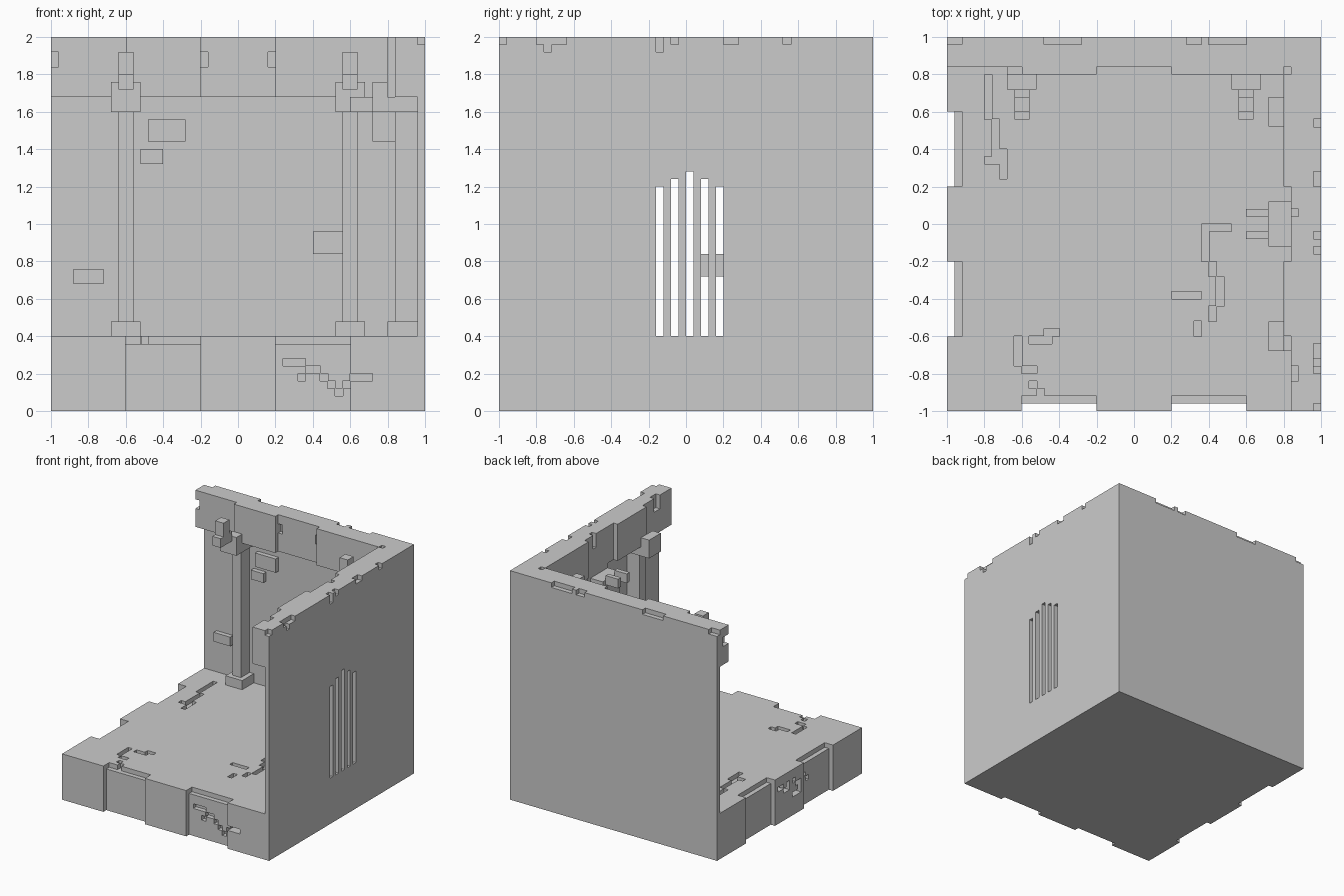
import bpy, bmesh
from mathutils import Vector

UNIT = 0.04            # every part sits on a grid of small cubes
HALF, FLOOR_TOP, BEAM_LOW, TOP = 25, 10, 42, 50

if "Cube" in bpy.data.objects:
    bpy.data.objects.remove(bpy.data.objects["Cube"], do_unlink=True)

stone = bpy.data.materials.new("grey stone")
stone.diffuse_color = (0.6, 0.6, 0.6, 1)
stone.use_nodes = True
stone.node_tree.nodes["Principled BSDF"].inputs["Base Color"].default_value = stone.diffuse_color


def swap_xy(box):
    """Turn a back-wall box into the matching side-wall box."""
    a, b, c, d, low, high = box
    return (c, d, a, b, low, high)


def blocks(name, boxes, grow=0.0):
    """One object made of boxes given as x, x, y, y, z, z in grid units."""
    bm = bmesh.new()
    for box in boxes:
        low = Vector(box[0::2]) - Vector((grow,) * 3)
        high = Vector(box[1::2]) + Vector((grow,) * 3)
        cube = bmesh.ops.create_cube(bm, size=1)
        for v in cube["verts"]:
            v.co = [UNIT * (m + (n - m) * (c + 0.5)) for m, n, c in zip(low, high, v.co)]
    mesh = bpy.data.meshes.new(name)
    bm.to_mesh(mesh)
    bm.free()
    mesh.materials.append(stone)
    obj = bpy.data.objects.new(name, mesh)
    bpy.context.collection.objects.link(obj)
    return obj


def cut(obj, boxes):
    """Carve boxes out of an object and bake the result."""
    cutter = blocks("cutter", boxes, grow=0.01)
    cutter.hide_render = True
    mod = obj.modifiers.new("carve", "BOOLEAN")
    mod.operation, mod.solver, mod.object = "DIFFERENCE", "EXACT", cutter
    mod.use_self = True
    graph = bpy.context.evaluated_depsgraph_get()
    baked = bpy.data.meshes.new_from_object(obj.evaluated_get(graph))
    obj.modifiers.clear()
    obj.data = baked
    bpy.data.objects.remove(cutter, do_unlink=True)


STEPS = {"r": (1, 0), "l": (-1, 0), "u": (0, 1), "d": (0, -1)}


def walk(start, path):
    """Grid cells of a crack; capital letters step without carving."""
    a, b = start
    cells = [(a, b)]
    for letter in path:
        da, db = STEPS[letter.lower()]
        a, b = a + da, b + db
        if letter.islower():
            cells.append((a, b))
    return cells


# Floor slab with recessed panels along the two open edges
floor = blocks("floor", [(-HALF, HALF, -HALF, HALF, 0, FLOOR_TOP)])
carve = []
for start in (-15, 5):
    end = start + 10
    panels = [(start, end, -30, -24, -1, 11), (start, end, -30, -23, 9, 11)]
    carve += panels + [swap_xy(p) for p in panels]
cut(floor, carve)

# Cracks in the floor top
cracks = [
    ((-16, -16), "dddRdrDdRddrd"), ((-14, -16), "rrur"),
    ((12, -1), "lllddddRddRddddLddLLdd"), ((5, -10), "rrr"),
    ((-20, 19), "dddddRddddRdddd"), ((-20, 8), "rur"),
]
cells = [c for start, path in cracks for c in walk(start, path)]
cut(floor, [(a, a + 1, b, b + 1, 9, 11) for a, b in cells])

# Cracks in the front and side edges of the slab
cells = walk((6, 6), "rrDrrDrDrDrUrUrrr") + walk((8, 4), "")
cut(floor, [(a, a + 1, -27, -23, z, z + 1) for a, z in cells])
cells = walk((3, 7), "lDlluLlDlldLLulDl") + walk((-2, 4), "ll")
cut(floor, [(-27, -23, a, a + 1, z, z + 1) for a, z in cells])

# Thin walls, the side one with barred window slots
back_wall = blocks("back_wall", [(-HALF, HALF, 24, HALF, FLOOR_TOP, TOP)])
left_wall = blocks("left_wall", [(24, HALF, -HALF, 24, FLOOR_TOP, TOP)])
cut(left_wall, [(23, 26, y, y + 1, FLOOR_TOP, 32 - abs(y) // 2)
                for y in range(-4, 5, 2)])

# Heavy beams along the wall tops, thicker in the side panels
back_beam = blocks("back_beam", [(-HALF, 24, 21, 24, BEAM_LOW, TOP)])
left_beam = blocks("left_beam", [(21, 24, -HALF, 21, BEAM_LOW, TOP)])
for start, end in ((-15, -5), (5, 20)):
    panel = (start, end, 20, 21, BEAM_LOW, TOP)
    side = "right" if start < 0 else "left"
    blocks("back_beam_panel_" + side, [panel])
    blocks("left_beam_panel_" + side, [swap_xy(panel)])

# Chipped upper edges: start, length and depth along each wall
chips_back = [(-12, 5, 1), (-25, 2, 1), (7, 2, 1), (10, 5, 1)]
chips_left = [(13, 1, 1), (5, 2, 1), (-2, 1, 1), (-4, 1, 2),
              (-20, 4, 1), (-19, 1, 2), (-25, 1, 1)]
cut(back_wall, [(a, a + n, 24, 26, TOP - d, 51) for a, n, d in chips_back])
cut(left_wall, [swap_xy((a, a + n, 24, 26, TOP - d, 51)) for a, n, d in chips_left])
cut(back_beam, [(-26, -24, 20, 23, 46, 48), (-5, -4, 20, 22, 46, 48),
                (4, 5, 20, 22, 46, 48)])
cut(left_beam, [(20, 22, a, a + n, 47, 51) for a, n in ((1, 1), (-21, 2))])

# Pillars with base, cap and bracket on both walls
for wall in ("back", "left"):
    for s in (-15, 15):
        parts = {
            "pillar_base": (s - 2, s + 2, 20, 24, FLOOR_TOP, 12),
            "pillar_shaft": (s - 1, s + 1, 21, 24, 12, 40),
            "pillar_cap": (s - 2, s + 2, 20, 24, 40, BEAM_LOW),
            "bracket": (s - 2, s + 2, 18, 20, 40, 44),
        }
        if wall == "back":
            parts["torch_arm"] = (s - 1, s + 1, 14, 18, 43, 45)
            parts["torch_head"] = (s - 1, s + 1, 15, 17, 45, 48)
        for part, box in parts.items():
            place = "a" if s < 0 else "b"
            blocks(f"{wall}_{part}_{place}", [box if wall == "back" else swap_xy(box)])

# Loose bricks standing proud of the walls
for x, width, z, height in ((-12, 5, 36, 3), (-13, 3, 33, 2), (-22, 4, 17, 2), (10, 4, 21, 3)):
    blocks("back_brick", [(x, x + width, 23, 24, z, z + height)])
blocks("left_brick", [(23, 24, 2, 6, 18, 21)])

# Carved ornament above the window
blocks("ornament_back", [(21, 24, -3, 4, 33, BEAM_LOW)])
blocks("ornament_head", [(18, 21, -3, 3, 36, 41)])
for side, y in (("right", -2), ("left", 1)):
    blocks("ornament_horn_" + side, [(15, 18, y, y + 1, 40, 42)])
